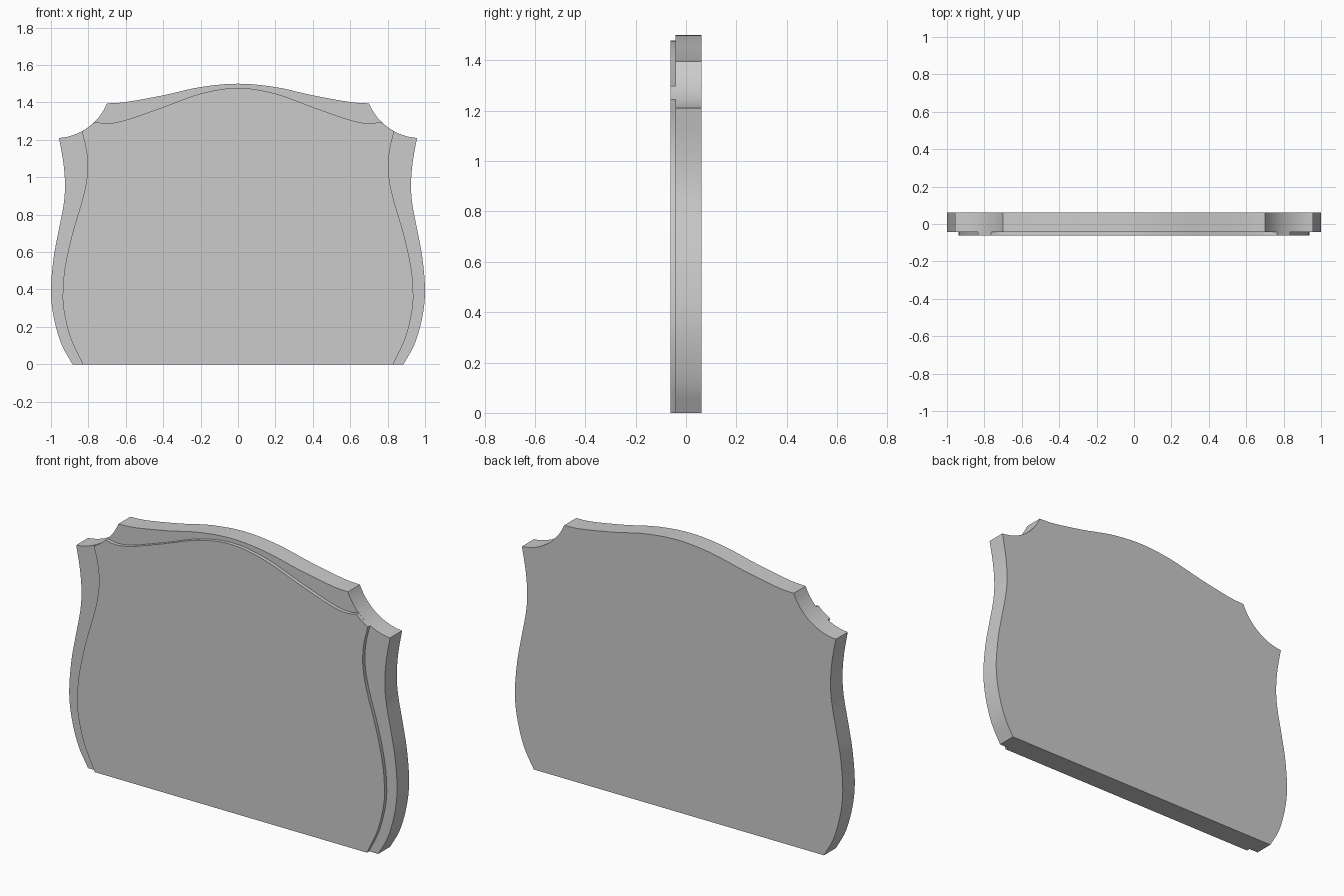
import bpy, bmesh, math

if "Cube" in bpy.data.objects:
    bpy.data.objects.remove(bpy.data.objects["Cube"])

BACK, STEP, FRONT = 0.0625, -0.0425, -0.0625
NOTCH = (0.985, 1.505)      # centre of the concave corner arc


def spline(pts, end=None, n=5):
    """Catmull-Rom curve through pts; end is an optional phantom point."""
    def reflect(a, b):
        return (2 * a[0] - b[0], 2 * a[1] - b[1])
    p = [reflect(pts[0], pts[1])] + pts + [end or reflect(pts[-1], pts[-2])]
    out = []
    for i in range(1, len(p) - 2):
        for k in range(n):
            t = k / n
            out.append(tuple(0.5 * (2 * b + (c - a) * t + (2 * a - 5 * b + 4 * c - d) * t * t
                                    + (3 * b - a - 3 * c + d) * t ** 3)
                             for a, b, c, d in zip(*p[i - 1:i + 3])))
    return out + [pts[-1]]


def notch(a, b, n=16):
    """Inner points of the arc from a to b round the notch centre."""
    (r0, a0), (r1, a1) = [(math.dist(q, NOTCH), math.atan2(q[1] - NOTCH[1], q[0] - NOTCH[0]))
                          for q in (a, b)]
    out = []
    for k in range(1, n):
        t = k / n
        r, g = r0 + (r1 - r0) * t, a0 + (a1 - a0) * t
        out.append((NOTCH[0] + r * math.cos(g), NOTCH[1] + r * math.sin(g)))
    return out


def board(name, side, top, y_front, y_back, closed_back=True):
    """Extruded symmetric outline from the right-hand side and top curves."""
    half = spline(side) + notch(side[-1], top[0])
    half += spline(top, end=(-top[-2][0], top[-2][1]))
    outline = half + [(-x, z) for x, z in reversed(half[:-1])]
    bm = bmesh.new()
    front = [bm.verts.new((x, y_front, z)) for x, z in outline]
    back = [bm.verts.new((x, y_back, z)) for x, z in outline]
    bm.faces.new(front)
    if closed_back:
        bm.faces.new(back[::-1])
    n = len(outline)
    for i in range(n):
        j = (i + 1) % n
        bm.faces.new((front[j], front[i], back[i], back[j]))
    mesh = bpy.data.meshes.new(name)
    bm.to_mesh(mesh)
    bm.free()
    ob = bpy.data.objects.new(name, mesh)
    bpy.context.collection.objects.link(ob)
    bpy.ops.object.select_all(action='DESELECT')
    ob.select_set(True)
    bpy.context.view_layer.objects.active = ob
    bpy.ops.object.shade_smooth_by_angle(angle=math.radians(30))
    return ob


# Main board with wavy sides, scooped corners and arched top
board("headboard_slab",
      [(0.885, 0), (0.945, 0.11), (0.985, 0.25), (1.0, 0.39), (0.987, 0.56), (0.962, 0.7),
       (0.933, 0.85), (0.925, 0.96), (0.934, 1.08), (0.957, 1.21)],
      [(0.70, 1.395), (0.6, 1.402), (0.4, 1.438), (0.2, 1.482), (0, 1.5)],
      STEP, BACK)

# Raised front panel that meets the scooped corners
board("front_panel",
      [(0.83, 0), (0.895, 0.14), (0.93, 0.28), (0.937, 0.38), (0.925, 0.52), (0.885, 0.7),
       (0.835, 0.87), (0.812, 0.97), (0.804, 1.06), (0.812, 1.15), (0.835, 1.245)],
      [(0.765, 1.297), (0.70, 1.288), (0.6, 1.306), (0.4, 1.375), (0.2, 1.447), (0, 1.478)],
      FRONT, STEP, closed_back=False)
